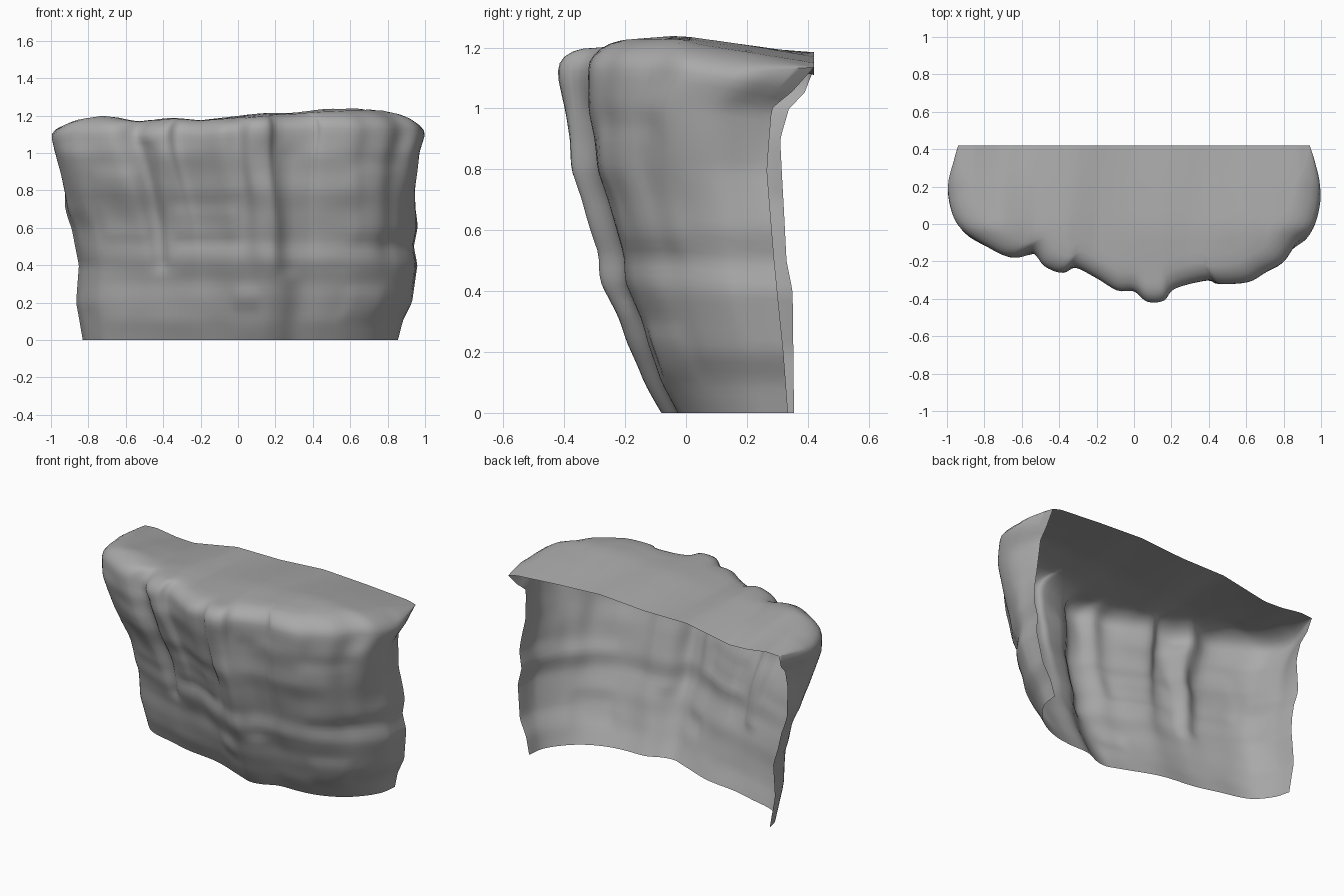
import bpy, bmesh
from mathutils import Vector, noise

if "Cube" in bpy.data.objects:
    bpy.data.objects.remove(bpy.data.objects["Cube"])


def interp(t, pts):
    """Piecewise-linear lookup in a list of (key, value) pairs."""
    if t <= pts[0][0]:
        return pts[0][1]
    for (a, u), (b, v) in zip(pts, pts[1:]):
        if t <= b:
            return u + (v - u) * (t - a) / (b - a)
    return pts[-1][1]


def smooth(a, b, t):
    t = max(0.0, min(1.0, (t - a) / (b - a)))
    return t * t * (3 - 2 * t)


def box(t, a, b, soft):
    return smooth(a - soft, a + soft, t) * (1 - smooth(b - soft, b + soft, t))


# Plan outline of the overhanging rim, left back corner to right back corner
RIM = [(-.94, .42), (-.965, .34), (-1, .2), (-.975, .06), (-.92, -.03), (-.82, -.10),
       (-.67, -.175), (-.55, -.15), (-.48, -.225), (-.39, -.26), (-.32, -.23),
       (-.2, -.29), (-.09, -.355), (0, -.36), (.07, -.415), (.16, -.41), (.22, -.345),
       (.4, -.30), (.46, -.32), (.61, -.31), (.7, -.26), (.8, -.2), (.87, -.10),
       (.95, -.03), (.985, .06), (1, .2), (.97, .33), (.94, .42)]
# Simpler plan outline of the wall below the rim, in the same proportions
LOW = [(-1, .42), (-.97, .25), (-.89, .08), (-.8, .0), (-.65, -.06), (-.46, -.14),
       (-.2, -.20), (.06, -.36), (.16, -.42), (.25, -.40), (.36, -.32), (.52, -.31),
       (.66, -.27), (.8, -.16), (.905, .0), (.98, .2), (1, .42)]
# Wall profiles by height: half widths, front line, back edges
LEFT = [(0, .83), (.2, .865), (.4, .85), (.5, .87), (.6, .89), (.7, .93), (.9, .96), (1.0, .98), (1.1, 1)]
RIGHT = [(0, .855), (.1, .88), (.2, .93), (.4, .96), (.5, .94), (.6, .96), (.8, .95),
         (.9, .96), (1.0, .97), (1.1, 1)]
FRONT = [(0, -.08), (.1, -.14), (.23, -.19), (.3, -.21), (.43, -.27), (.52, -.275), (.6, -.3),
         (.7, -.33), (.8, -.37), (.9, -.38), (1.0, -.40), (1.1, -.42)]
BACK_R = [(0, .335), (.2, .32), (.5, .29), (.8, .265), (1.0, .28), (1.05, .34), (1.1, .41), (1.12, .42)]
BACK_L = [(0, .355), (.4, .35), (.5, .33), (.7, .32), (.9, .31), (1.0, .34), (1.05, .39), (1.1, .42)]
# Heights of the back edge and the crest along x, and how the top falls along y
EDGE = [(-.94, 1.13), (-.86, 1.135), (-.72, 1.115), (-.6, 1.11), (-.3, 1.165), (0, 1.165), (.3, 1.185),
        (.6, 1.17), (.88, 1.15), (.94, 1.135)]
CREST = [(-1, 1.17), (-.85, 1.19), (-.7, 1.2), (-.53, 1.17), (-.35, 1.19), (-.2, 1.175),
         (0, 1.2), (.15, 1.215), (.3, 1.215), (.45, 1.235), (.6, 1.24), (.75, 1.23), (1, 1.20)]
FALL = [(-.42, .95), (-.3, .6), (-.2, .8), (-.02, 1), (.2, .55), (.42, 0)]
# Blocks and recesses on the wall: x range, z range, depth
BLOCKS = [(-.38, 0, .55, .7, .012), (-.38, .22, .36, .5, .006), (-.02, .12, .18, .27, .01),
          (-.53, -.45, .38, 1.05, -.02), (.24, .33, .35, 1.02, -.015), (.64, .9, .54, .92, .01),
          (-.8, -.55, .54, .9, .01), (.62, .84, .12, .27, .01)]


def densify(pts, steps):
    """Catmull-Rom curve through the points."""
    p = [Vector(q) for q in pts]
    p = [2 * p[0] - p[1]] + p + [2 * p[-1] - p[-2]]
    out = []
    for a, b, c, d in zip(p, p[1:], p[2:], p[3:]):
        for i in range(steps):
            t = i / steps
            out.append(.5 * (2 * b + (c - a) * t + (2 * a - 5 * b + 4 * c - d) * t * t
                             + (3 * b - a - 3 * c + d) * t ** 3))
    return out + [p[-2]]


def relax(pts, passes):
    for _ in range(passes):
        pts = [pts[0]] + [(a + 2 * b + c) / 4 for a, b, c in zip(pts, pts[1:], pts[2:])] + [pts[-1]]
    return pts


def fractions(pts):
    """Share of the total length reached at each point."""
    d = [0.0]
    for a, b in zip(pts, pts[1:]):
        d.append(d[-1] + (b - a).length)
    return [v / d[-1] for v in d]


rim = densify(RIM, 4)
soft = relax(rim, 25)
n = len(rim)
curve = densify(LOW, 20)
keys = fractions(curve)
low = [interp(f, list(zip(keys, curve))) for f in fractions(soft)]


def top_z(x, y):
    back = interp(x, EDGE)
    return back + (interp(x, CREST) - back) * interp(y, FALL)


def wall_point(c, k):
    """Point on the wall in column c at fraction k of the local height."""
    z = k * top_z(*rim[c])
    p = low[c].lerp(soft[c], smooth(.6, 1.08, z))
    p = p + (rim[c] - soft[c]) * smooth(.1, 1.08, z)
    side = (p.x + 1) / 2
    yb = interp(z, BACK_L) * (1 - side) + interp(z, BACK_R) * side
    yf = interp(z, FRONT)
    x = p.x * interp(z, LEFT if p.x < 0 else RIGHT)
    y = yf + (p.y + .42) / .84 * (yb - yf)
    # push blocks and recesses along the outward direction
    t = (soft[min(c + 1, n - 1)] - soft[max(c - 1, 0)]).normalized()
    push = sum(d * box(p.x, a, b, .04) * box(z, e, f, .04) for a, b, e, f, d in BLOCKS)
    push += .008 * noise.noise(Vector((x * 5, y * 5, z * 5))) * box(z, .06, 1.02, .06)
    if p.y > .2:
        push *= .3
    return Vector((x + t.y * push, y - t.x * push, z))


def shoulder_point(c, k, shrink):
    """Rounded shoulder between the wall and the top, fading out at the back."""
    p = rim[c]
    w = min(1, (.42 - p.y) / .25)
    s = 1 - (1 - shrink) * w
    x, y = p.x * s, .42 + (p.y - .42) * s
    return Vector((x, y, top_z(x, y) * (1 - (1 - k) * w)))


rows = [[wall_point(c, .93 * i / 40) for c in range(n)] for i in range(41)]
for k, s in ((.95, .994), (.97, .975), (.985, .945), (.995, .91), (1, .87)):
    rows.append([shoulder_point(c, k, s) for c in range(n)])
inner = rows[-1]
for j in range(1, 11):
    row = []
    for c in range(n):
        q = inner[c].xy.lerp(Vector((-.94 + 1.88 * c / (n - 1), .42)), j / 10)
        row.append(Vector((q.x, q.y, top_z(q.x, q.y))))
    rows.append(row)

# Cliff shell: wall and top in one sheet, open at the back and below
bm = bmesh.new()
grid = [[bm.verts.new(p) for p in row] for row in rows]
for lo, hi in zip(grid, grid[1:]):
    for c in range(n - 1):
        bm.faces.new((lo[c], lo[c + 1], hi[c + 1], hi[c]))
bmesh.ops.remove_doubles(bm, verts=bm.verts, dist=.0005)
mesh = bpy.data.meshes.new("cliff_rock")
bm.to_mesh(mesh)
bm.free()

stone = bpy.data.materials.new("grey stone")
stone.diffuse_color = (.4, .4, .4, 1)
stone.use_nodes = True
stone.node_tree.nodes["Principled BSDF"].inputs["Base Color"].default_value = stone.diffuse_color
mesh.materials.append(stone)
cliff = bpy.data.objects.new("cliff_rock", mesh)
bpy.context.collection.objects.link(cliff)
bpy.context.view_layer.objects.active = cliff
cliff.select_set(True)
bpy.ops.object.shade_smooth_by_angle(angle=1.0)
